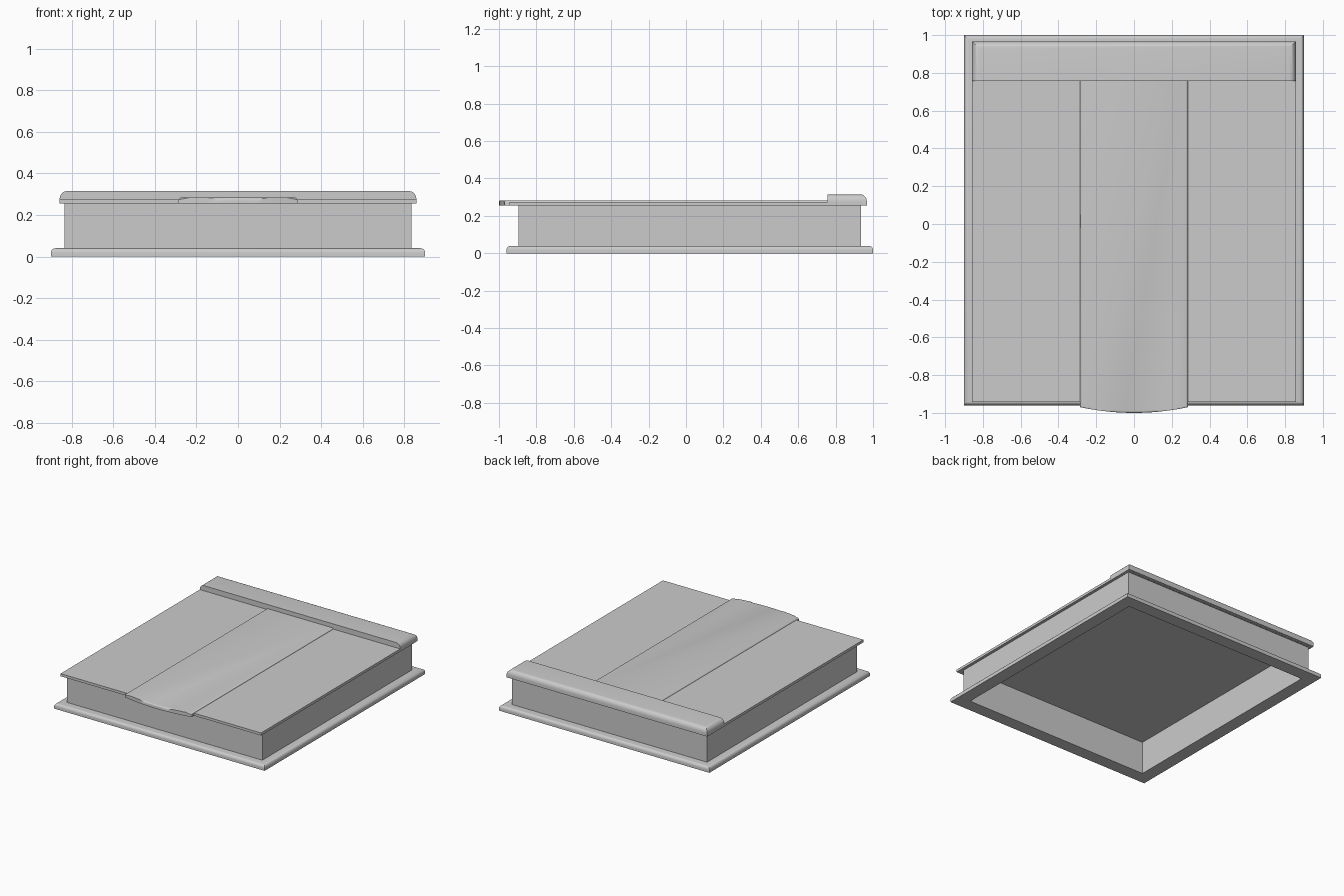
import bpy, bmesh, math

if "Cube" in bpy.data.objects:
    bpy.data.objects.remove(bpy.data.objects["Cube"])

X, Y0, Y1 = 0.90, -0.96, 1.0        # outer footprint of the base flange


def finish(name, bm, smooth=True):
    bmesh.ops.recalc_face_normals(bm, faces=bm.faces)
    me = bpy.data.meshes.new(name)
    bm.to_mesh(me)
    bm.free()
    ob = bpy.data.objects.new(name, me)
    bpy.context.collection.objects.link(ob)
    if smooth:
        bpy.ops.object.select_all(action='DESELECT')
        ob.select_set(True)
        bpy.context.view_layer.objects.active = ob
        bpy.ops.object.shade_smooth_by_angle(angle=math.radians(35))
    return ob


def frame(name, profile):
    """Sweep a closed (inset, z) profile round the rectangular footprint."""
    bm = bmesh.new()
    rings = []
    for sx, sy in ((-1, -1), (1, -1), (1, 1), (-1, 1)):
        rings.append([bm.verts.new((sx * (X - d), Y0 + d if sy < 0 else Y1 - d, z))
                      for d, z in profile])
    n = len(profile)
    for i in range(4):
        a, b = rings[i], rings[(i + 1) % 4]
        for j in range(n):
            k = (j + 1) % n
            bm.faces.new((a[j], b[j], b[k], a[k]))
    return finish(name, bm)


def slab(name, outline, z0, z1, bevel=0, pick=None, segments=3):
    """Extrude an xy outline; round the top edges whose midpoint passes pick."""
    bm = bmesh.new()
    f = bm.faces.new([bm.verts.new((x, y, z0)) for x, y in outline])
    top = bmesh.ops.extrude_face_region(bm, geom=[f], use_keep_orig=True)
    for v in top['geom']:
        if isinstance(v, bmesh.types.BMVert):
            v.co.z = z1
    if bevel:
        def mid(e):
            return (e.verts[0].co + e.verts[1].co) / 2
        edges = [e for e in bm.edges if mid(e).z > z1 - 1e-4 and pick(mid(e))]
        bmesh.ops.bevel(bm, geom=edges, offset=bevel, segments=segments,
                        profile=0.5, affect='EDGES')
    return finish(name, bm)


def rect(x0, x1, y0, y1):
    return [(x0, y0), (x1, y0), (x1, y1), (x0, y1)]


# base flange with rounded outer top edge
r = 0.022
arc = [(r - r * math.cos(a), 0.04 - r + r * math.sin(a))
       for a in (i * math.pi / 10 for i in range(6))]
frame("base_flange", [(0.10, 0), (0, 0)] + arc + [(0.10, 0.04)])

# upright curb walls
frame("curb_walls", [(0.10, 0.04), (0.065, 0.04), (0.065, 0.255), (0.10, 0.255)])

# flat side panels of the lid
for side, s in (("left", -1), ("right", 1)):
    slab("lid_panel_" + side,
         rect(min(s * 0.285, s * 0.857), max(s * 0.285, s * 0.857), -0.943, 0.945),
         0.255, 0.275)

# raised centre panel with a bowed front lip
lip = [(x, -1.0 + 0.03 * (x / 0.285) ** 2)
       for x in (-0.285 + 0.57 * i / 12 for i in range(13))]
slab("centre_panel", lip + [(0.285, 0.945), (-0.285, 0.945)], 0.255, 0.283,
     0.01, lambda m: m.y < 0.9)

# rear cover, rounded at the back and both ends
slab("rear_cover", rect(-0.857, 0.857, 0.757, 0.967), 0.256, 0.315,
     0.036, lambda m: m.y > 0.8, 5)
